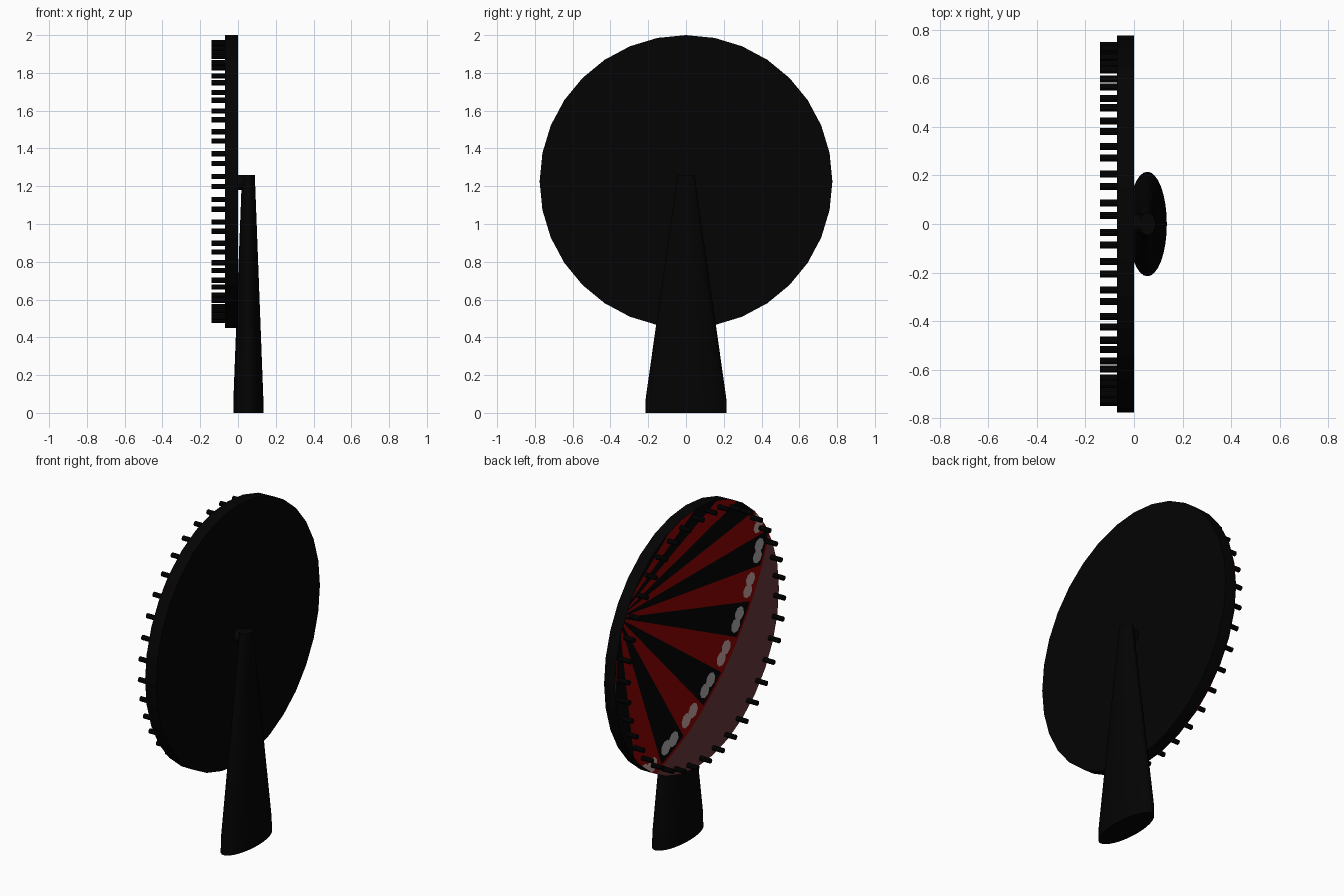
import bpy, bmesh
from math import sin, cos, pi, radians
from mathutils import Vector, Matrix

if "Cube" in bpy.data.objects:
    bpy.data.objects.remove(bpy.data.objects["Cube"], do_unlink=True)


def material(name, r, g, b):
    m = bpy.data.materials.new(name)
    m.use_nodes = True
    m.diffuse_color = (r, g, b, 1)
    bsdf = m.node_tree.nodes["Principled BSDF"]
    bsdf.inputs["Base Color"].default_value = (r, g, b, 1)
    bsdf.inputs["Roughness"].default_value = 0.8
    return m


black = material("black", 0.001, 0.001, 0.001)
red = material("red", 0.27, 0.001, 0.001)
maroon = material("dusty maroon", 0.135, 0.038, 0.042)
grey = material("grey", 0.40, 0.38, 0.38)
rose = material("pale rose", 0.56, 0.36, 0.36)

HUB_Z = 1.225
RADIUS = 0.775
SIDES = 32
FACE_X = -0.073


def finish(name, bm, mats, smooth=False):
    mesh = bpy.data.meshes.new(name)
    bm.to_mesh(mesh)
    bm.free()
    for m in mats:
        mesh.materials.append(m)
    ob = bpy.data.objects.new(name, mesh)
    bpy.context.collection.objects.link(ob)
    if smooth:
        bpy.ops.object.select_all(action="DESELECT")
        ob.select_set(True)
        bpy.context.view_layer.objects.active = ob
        bpy.ops.object.shade_smooth_by_angle(angle=radians(35))
    return ob


def add_rod(bm, x0, x1, y, z, radius, sides):
    """Cylinder lying along x, with its first corner pointing up."""
    place = Matrix.Translation(((x0 + x1) / 2, y, z)) @ Matrix.Rotation(pi / 2, 4, "Y")
    bmesh.ops.create_cone(bm, cap_ends=True, segments=sides, radius1=radius,
                          radius2=radius, depth=x1 - x0, matrix=place)


# Wheel disc
bm = bmesh.new()
add_rod(bm, -0.07, 0, 0, HUB_Z, RADIUS, SIDES)
finish("wheel_disc", bm, [black])

# Ring of pegs near the rim
bm = bmesh.new()
PEGS = 38
for i in range(PEGS):
    a = radians(2.7) + 2 * pi * i / PEGS
    add_rod(bm, -0.14, -0.07, 0.735 * sin(a), HUB_Z + 0.735 * cos(a), 0.0145, 10)
finish("pegs", bm, [black], True)

# Axle joining disc and stand
bm = bmesh.new()
add_rod(bm, -0.02, 0.05, 0, 1.22, 0.04, 16)
finish("axle", bm, [black], True)

# Tapered oval stand: height, half depth in x, half width in y
bm = bmesh.new()
rings = []
for z, rx, ry in [(0, 0.08, 0.215), (0.08, 0.079, 0.213), (1.26, 0.034, 0.045)]:
    rings.append([bm.verts.new((0.055 + rx * cos(2 * pi * k / SIDES),
                                ry * sin(2 * pi * k / SIDES), z)) for k in range(SIDES)])
for low, high in zip(rings, rings[1:]):
    for k in range(SIDES):
        n = (k + 1) % SIDES
        bm.faces.new((low[k], low[n], high[n], high[k]))
bm.faces.new(rings[0][::-1])
bm.faces.new(rings[-1])
finish("stand", bm, [black], True)

# Painted face: a fan of wedges spreading from a point beside the rim
APEX = Vector((0.74, HUB_Z + 0.40))


def fan_point(bm, angle, dist, lift=0.0):
    a = radians(angle)
    return bm.verts.new((FACE_X - lift, APEX.x - dist * cos(a), APEX.y + dist * sin(a)))


def edge_angle(i):
    return 6.8 - 6.9 * i - (0.315 * i * i if i > 0 else 0)


def fan_reach(angle):
    return 1.105 + 0.315 * (max(angle + 75, 0) / 75) ** 2


def add_band(bm, lo, hi, start, end, index):
    face = bm.faces.new((fan_point(bm, lo, fan_reach(lo) + start),
                         fan_point(bm, lo, fan_reach(lo) + end),
                         fan_point(bm, hi, fan_reach(hi) + end),
                         fan_point(bm, hi, fan_reach(hi) + start)))
    face.material_index = index


bm = bmesh.new()
STEPS = 3
for i in range(-7, 13):
    for s in range(STEPS):
        hi = edge_angle(i + s / STEPS)
        lo = edge_angle(i + (s + 1) / STEPS)
        wedge = bm.faces.new((fan_point(bm, lo, 0), fan_point(bm, lo, fan_reach(lo)),
                              fan_point(bm, hi, fan_reach(hi))))
        wedge.material_index = 1 if i % 2 == 0 else 0
        add_band(bm, lo, hi, 0, 0.018, 1)
        add_band(bm, lo, hi, 0.018, 2, 2)

# Pale twin marks near the outer end of each wedge
for i in range(0, 10):
    top, bottom = edge_angle(i), edge_angle(i + 1)
    mid = (top + bottom) / 2
    dist = min(fan_reach(mid) - 0.062, 1.325)
    spread = (top - bottom) * 0.22
    for side in (-1, 1):
        centre = mid + side * spread * 0.8
        mark = bm.faces.new([fan_point(bm, centre - spread * cos(k * pi / 4),
                                       dist + side * 0.006 + 0.044 * sin(k * pi / 4),
                                       0.001 + 0.0003 * side)
                             for k in range(8)])
        mark.normal_update()
        if mark.normal.x > 0:
            mark.normal_flip()
        mark.material_index = 4 if i % 2 == 0 else 3

# Trim the paint to the outline of the disc
for k in range(SIDES):
    a = 2 * pi * (k + 0.5) / SIDES
    out = Vector((0, sin(a), cos(a)))
    bmesh.ops.bisect_plane(bm, geom=bm.verts[:] + bm.edges[:] + bm.faces[:],
                           plane_co=Vector((0, 0, HUB_Z)) + out * RADIUS * cos(pi / SIDES),
                           plane_no=out, clear_outer=True)
finish("painted_face", bm, [black, red, maroon, grey, rose])
